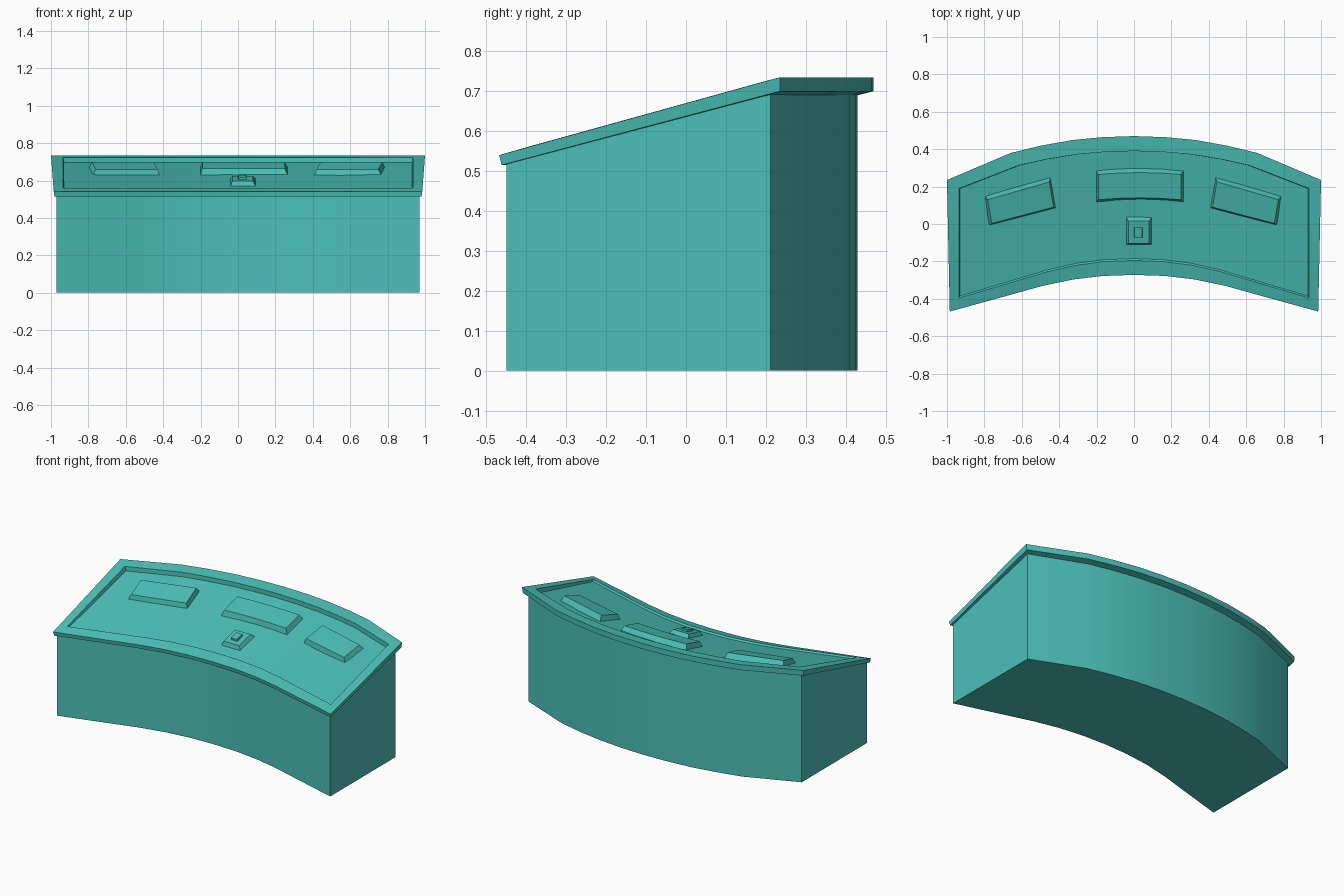
import bpy, bmesh, math

if "Cube" in bpy.data.objects:
    bpy.data.objects.remove(bpy.data.objects["Cube"])

mat = bpy.data.materials.new("teal")
mat.diffuse_color = (0.07, 0.53, 0.48, 1)
mat.use_nodes = True
mat.node_tree.nodes["Principled BSDF"].inputs["Base Color"].default_value = mat.diffuse_color

# Normalised column positions and how far the arc has dropped at each one
U = [0, .17, .33, .5, .66, 1]
FRONT_DROP = [0, .03, .125, .305, .53, 1]
BACK_DROP = [0, .025, .09, .22, .385, 1]


def arc(half_x, y_mid, y_end, z, drops):
    """Row of points along a curved edge, left to right."""
    right = [(u * half_x, y_mid + (y_end - y_mid) * d, z) for u, d in zip(U, drops)]
    return [(-x, y, z) for x, y, z in reversed(right[1:])] + right


def ring(xf, yf_mid, yf_end, zf, xb, yb_mid, yb_end, zb):
    """Closed loop as a (front row, back row) pair."""
    return (arc(xf, yf_mid, yf_end, zf, FRONT_DROP),
            arc(xb, yb_mid, yb_end, zb, BACK_DROP))


def loft(name, rings):
    """Join stacked loops and close both ends with strips of quads."""
    bm = bmesh.new()
    rows = [([bm.verts.new(p) for p in f], [bm.verts.new(p) for p in b]) for f, b in rings]
    loops = [f + b[::-1] for f, b in rows]
    for a, b in zip(loops, loops[1:]):
        for i in range(len(a)):
            j = (i + 1) % len(a)
            bm.faces.new((a[i], a[j], b[j], b[i]))
    for f, b in (rows[0], rows[-1]):
        for i in range(len(f) - 1):
            bm.faces.new((f[i], f[i + 1], b[i + 1], b[i]))
    bmesh.ops.recalc_face_normals(bm, faces=bm.faces)
    me = bpy.data.meshes.new(name)
    bm.to_mesh(me)
    bm.free()
    ob = bpy.data.objects.new(name, me)
    bpy.context.collection.objects.link(ob)
    me.materials.append(mat)
    bpy.ops.object.select_all(action='DESELECT')
    ob.select_set(True)
    bpy.context.view_layer.objects.active = ob
    bpy.ops.object.shade_smooth_by_angle(angle=math.radians(25))
    return ob


# Curved desk body
loft("desk_body", [
    ring(.97, -.25, -.45, 0, .97, .43, .212, 0),
    ring(.97, -.25, -.45, .522, .97, .43, .212, .693)])

# Sloping top with a raised rim around a sunken panel
loft("desk_top", [
    ring(.982, -.267, -.462, .515, .995, .47, .235, .70),
    ring(.985, -.272, -.468, .54, 1.0, .47, .235, .735),
    ring(.935, -.195, -.395, .561, .935, .39, .19, .723),
    ring(.93, -.185, -.385, .552, .93, .39, .19, .695)])


def pad(name, base, top, z):
    """Bevelled block; corners run front-left, front-right, back-left, back-right."""
    def rows(c, zf, zb):
        return ([(*c[0], zf), (*c[1], zf)], [(*c[2], zb), (*c[3], zb)])
    loft(name, [rows(base, z[0], z[1]), rows(top, z[2], z[3])])


# Side control pads
for name, s, dx in (("left_pad", -1, -.005), ("right_pad", 1, -.005)):
    base = [(.41, .085), (.775, -.01), (.44, .255), (.795, .155)]
    top = [(.425, .09), (.755, .003), (.448, .225), (.777, .13)]
    pad(name, *[[(s * x + dx, y) for x, y in c] for c in (base, top)],
        (.617, .66, .66, .70))


# Central pad, gently curved
def curved(x0, x1, yf, yb, zf, zb, bow):
    us = [-1, -.5, 0, .5, 1]
    c, h = (x0 + x1) / 2, (x1 - x0) / 2
    return tuple([(c + u * h, y - bow * u * u, z) for u in us]
                 for y, z in ((yf, zf), (yb, zb)))


loft("centre_pad", [curved(-.205, .27, .13, .307, .617, .66, .016),
                    curved(-.19, .25, .14, .275, .665, .70, .01)])


# Small control block with its button
def rect(x0, x1, y0, y1):
    return [(x0, y0), (x1, y0), (x0, y1), (x1, y1)]


pad("control_block", rect(-.045, .1, -.113, .045), rect(-.03, .08, -.103, .015),
    (.558, .60, .597, .625))
pad("control_button", rect(0, .046, -.072, -.018), rect(.002, .044, -.074, -.02),
    (.598, .612, .616, .63))
